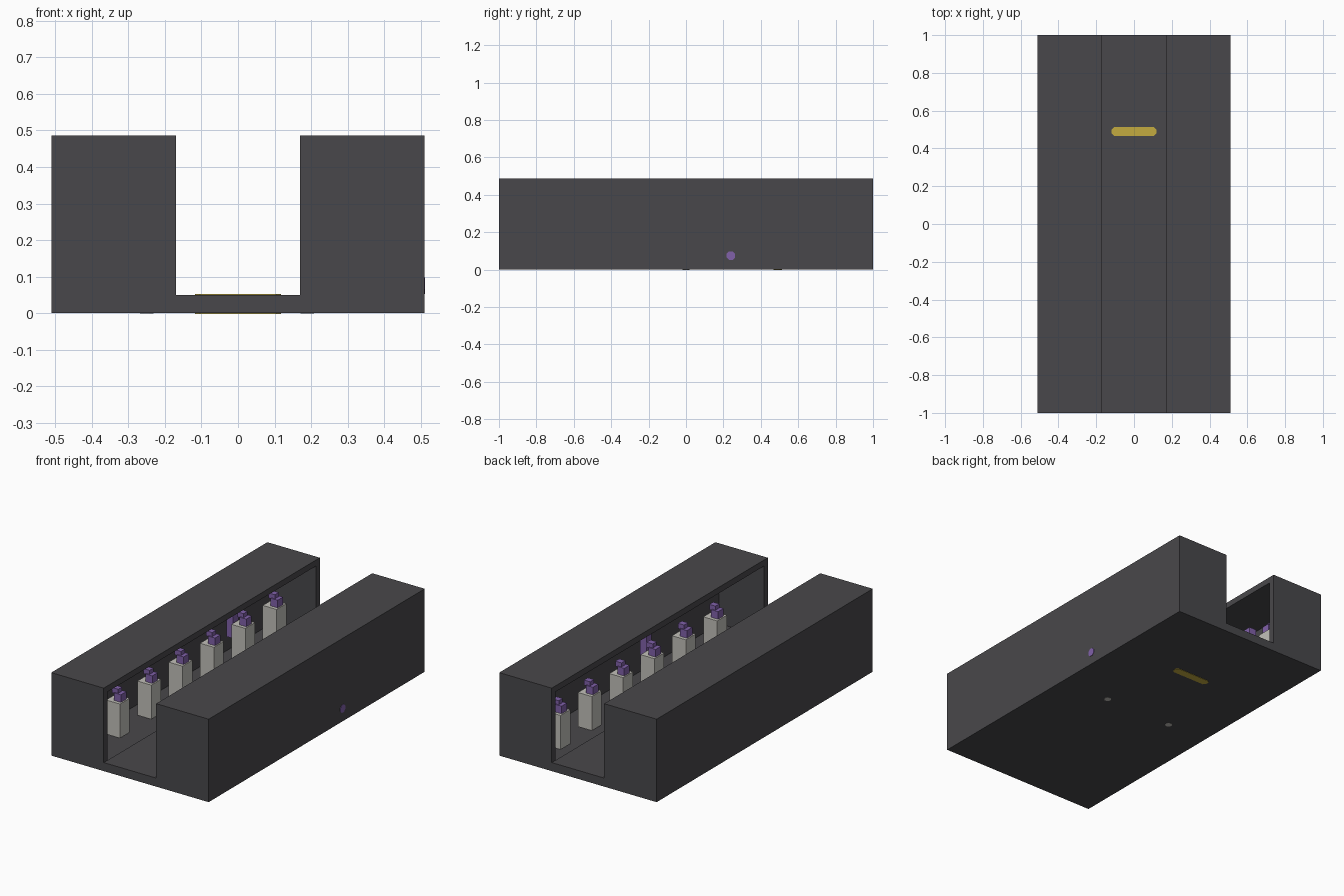
import bpy, bmesh, math
from mathutils import Matrix, Vector

cube = bpy.data.objects.get("Cube")
if cube:
    bpy.data.objects.remove(cube, do_unlink=True)


def material(name, colour):
    m = bpy.data.materials.new(name)
    m.diffuse_color = (*colour, 1)
    m.use_nodes = True
    m.node_tree.nodes["Principled BSDF"].inputs["Base Color"].default_value = (*colour, 1)
    return m


DARK = material("charcoal", (0.066, 0.064, 0.07))
GREY = material("pale grey", (0.54, 0.53, 0.49))
PURPLE = material("purple", (0.22, 0.12, 0.40))
YELLOW = material("yellow", (0.55, 0.41, 0.05))


def finish(name, bm, mat):
    bmesh.ops.recalc_face_normals(bm, faces=bm.faces)
    mesh = bpy.data.meshes.new(name)
    bm.to_mesh(mesh)
    bm.free()
    mesh.materials.append(mat)
    ob = bpy.data.objects.new(name, mesh)
    bpy.context.collection.objects.link(ob)
    return ob


def box_bm(centre, size):
    bm = bmesh.new()
    bmesh.ops.create_cube(bm, size=1, matrix=Matrix.Translation(centre) @ Matrix.Diagonal((*size, 1)))
    return bm


def box(name, centre, size, mat):
    return finish(name, box_bm(centre, size), mat)


def disc(name, centre, radius, depth, mat, turn=0, stretch=0):
    # Short round peg; stretch pulls its two halves apart along x
    bm = bmesh.new()
    bmesh.ops.create_cone(bm, cap_ends=True, segments=8, radius1=radius, radius2=radius, depth=depth,
                          matrix=Matrix.Rotation(math.pi / 8, 4, 'Z'))
    for v in bm.verts:
        v.co.x += math.copysign(stretch, v.co.x)
    bmesh.ops.transform(bm, verts=bm.verts,
                        matrix=Matrix.Translation(centre) @ Matrix.Rotation(turn, 4, 'Y'))
    return finish(name, bm, mat)


WALL, HEIGHT, INNER, OUTER = 0.05, 0.486, 0.17, 0.51

# Channel floor between the two side galleries
box("channel_floor", (0, 0, WALL / 2), (2 * INNER, 2, WALL), DARK)

# Side galleries: blocks hollowed out from the channel side
for side, label in ((-1, "right"), (1, "left")):
    bm = box_bm((side * (INNER + OUTER) / 2, 0, HEIGHT / 2), (OUTER - INNER, 2, HEIGHT))
    opening = min(bm.faces, key=lambda f: side * f.calc_center_median().x)
    bmesh.ops.inset_region(bm, faces=[opening], thickness=WALL)
    bmesh.ops.translate(bm, verts=opening.verts, vec=(0, 0, 0))
    pushed = bmesh.ops.extrude_discrete_faces(bm, faces=[opening])["faces"][0]
    bmesh.ops.translate(bm, verts=pushed.verts, vec=(side * (OUTER - INNER - WALL), 0, 0))
    finish(label + "_gallery", bm, DARK)

# Rows of pedestals with stacked purple blocks facing the channel
for side, label, x in ((-1, "right", -0.32), (1, "left", 0.27)):
    for i in range(6):
        y = -0.655 + 0.29 * i
        tag = f"{label}_{i + 1}"
        box("pedestal_" + tag, (x, y, 0.15), (0.09, 0.09, 0.2), GREY)
        box("lower_block_" + tag, (x - side * 0.015, y, 0.272), (0.045, 0.05, 0.045), PURPLE)
        box("upper_block_" + tag, (x + side * 0.005, y, 0.303), (0.04, 0.036, 0.03), PURPLE)

# Tall hanging blocks near the back of each gallery
box("right_hanging_block", (-0.40, 0.52, 0.29), (0.045, 0.05, 0.28), PURPLE)
box("left_hanging_block", (0.40, -0.20, 0.26), (0.04, 0.05, 0.30), PURPLE)

# Small inlays showing through the floor and the outer wall
disc("floor_bar", (0, 0.49, WALL / 2), 0.025, WALL + 0.004, YELLOW, stretch=0.095)
for x in (-0.25, 0.19):
    disc("floor_stud", (x, 0, 0.003), 0.02, 0.008, GREY)
disc("wall_stud", (OUTER - 0.002, 0.24, 0.075), 0.025, 0.008, PURPLE, turn=math.pi / 2)
